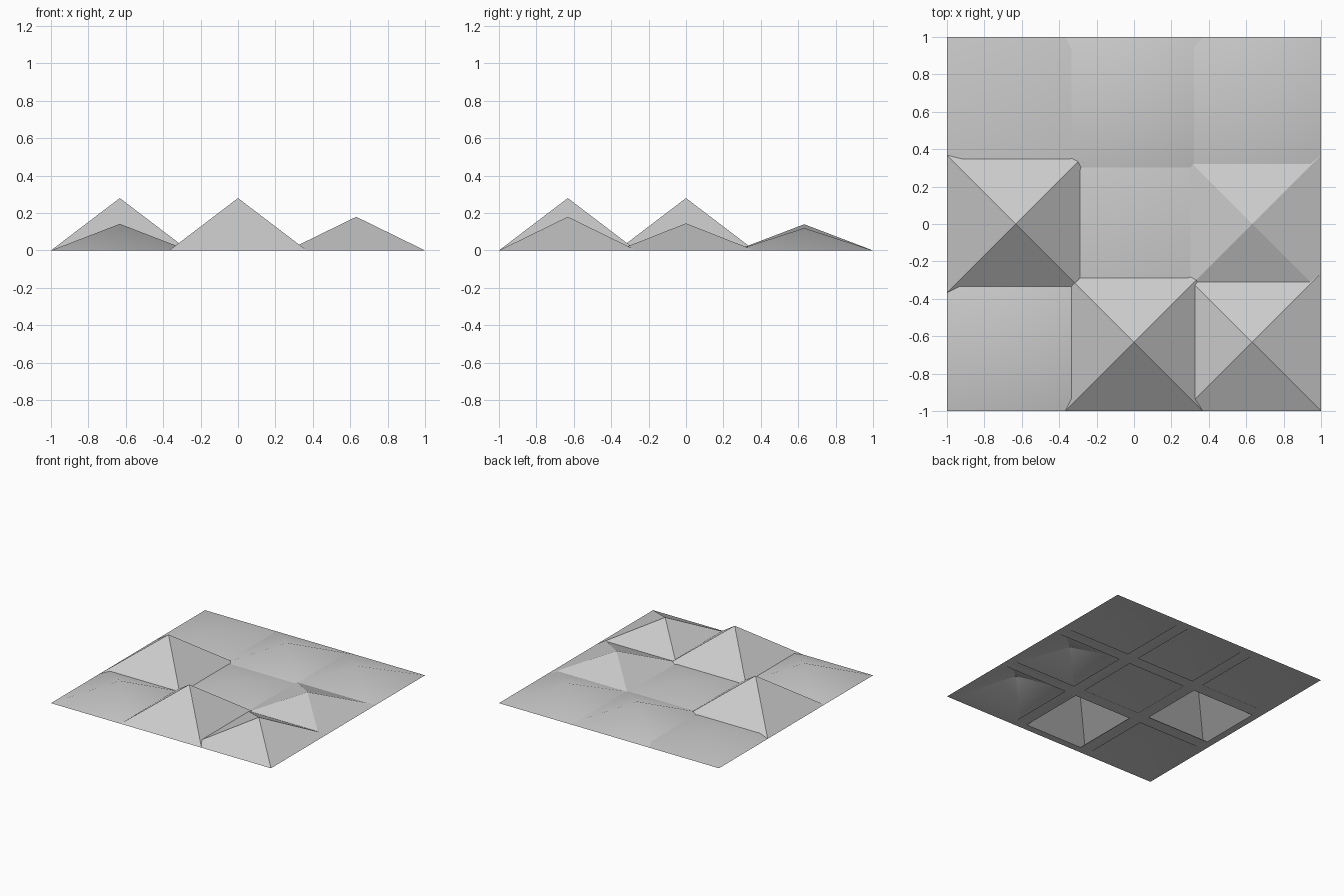
import bpy
import bmesh
import math

cube = bpy.data.objects.get("Cube")
if cube:
    bpy.data.objects.remove(cube, do_unlink=True)

# Single plain grey
grey = bpy.data.materials.new("light_grey")
grey.use_nodes = True
colour = (0.6, 0.6, 0.6, 1.0)
grey.diffuse_color = colour
grey.node_tree.nodes["Principled BSDF"].inputs["Base Color"].default_value = colour

HALF = 0.368       # half width of one pyramid base
RIM = 0.058        # width of the flat rim underneath
STEP = 1 - HALF    # spacing, so neighbours overlap a little

# Peak heights, front row first, each row from -x to +x
ROWS = {
    "front": (0.142, 0.28, 0.18),
    "middle": (0.28, 0.085, 0.145),
    "back": (0.07, 0.14, 0.12),
}
COLUMNS = ("right", "centre", "left")


def square(bm, half):
    return [bm.verts.new((sx * half, sy * half, 0))
            for sx, sy in ((-1, -1), (1, -1), (1, 1), (-1, 1))]


def hollow_pyramid(name, x, y, height):
    """Pyramid shell: outer slopes, flat bottom rim and a parallel cavity."""
    bm = bmesh.new()
    inner_half = HALF - RIM
    outer, inner = square(bm, HALF), square(bm, inner_half)
    peak = bm.verts.new((0, 0, height))
    cavity_peak = bm.verts.new((0, 0, height * inner_half / HALF))
    for i in range(4):
        j = (i + 1) % 4
        bm.faces.new((outer[i], outer[j], peak))
        bm.faces.new((inner[j], inner[i], cavity_peak))
        bm.faces.new((outer[j], outer[i], inner[i], inner[j]))
    mesh = bpy.data.meshes.new(name)
    bm.to_mesh(mesh)
    bm.free()
    mesh.materials.append(grey)
    obj = bpy.data.objects.new(name, mesh)
    obj.location = (x, y, 0)
    bpy.context.collection.objects.link(obj)
    return obj


# Three by three field of overlapping pyramids
pyramids = []
for row, (row_name, heights) in enumerate(ROWS.items()):
    for col, height in enumerate(heights):
        name = f"{row_name}_{COLUMNS[col]}_pyramid"
        pyramids.append(hollow_pyramid(name, (col - 1) * STEP, (row - 1) * STEP, height))

# Low pyramids read as soft mounds, tall ones keep crisp ridges
bpy.ops.object.select_all(action="DESELECT")
for obj in pyramids:
    obj.select_set(True)
bpy.context.view_layer.objects.active = pyramids[0]
bpy.ops.object.shade_smooth_by_angle(angle=math.radians(30))
